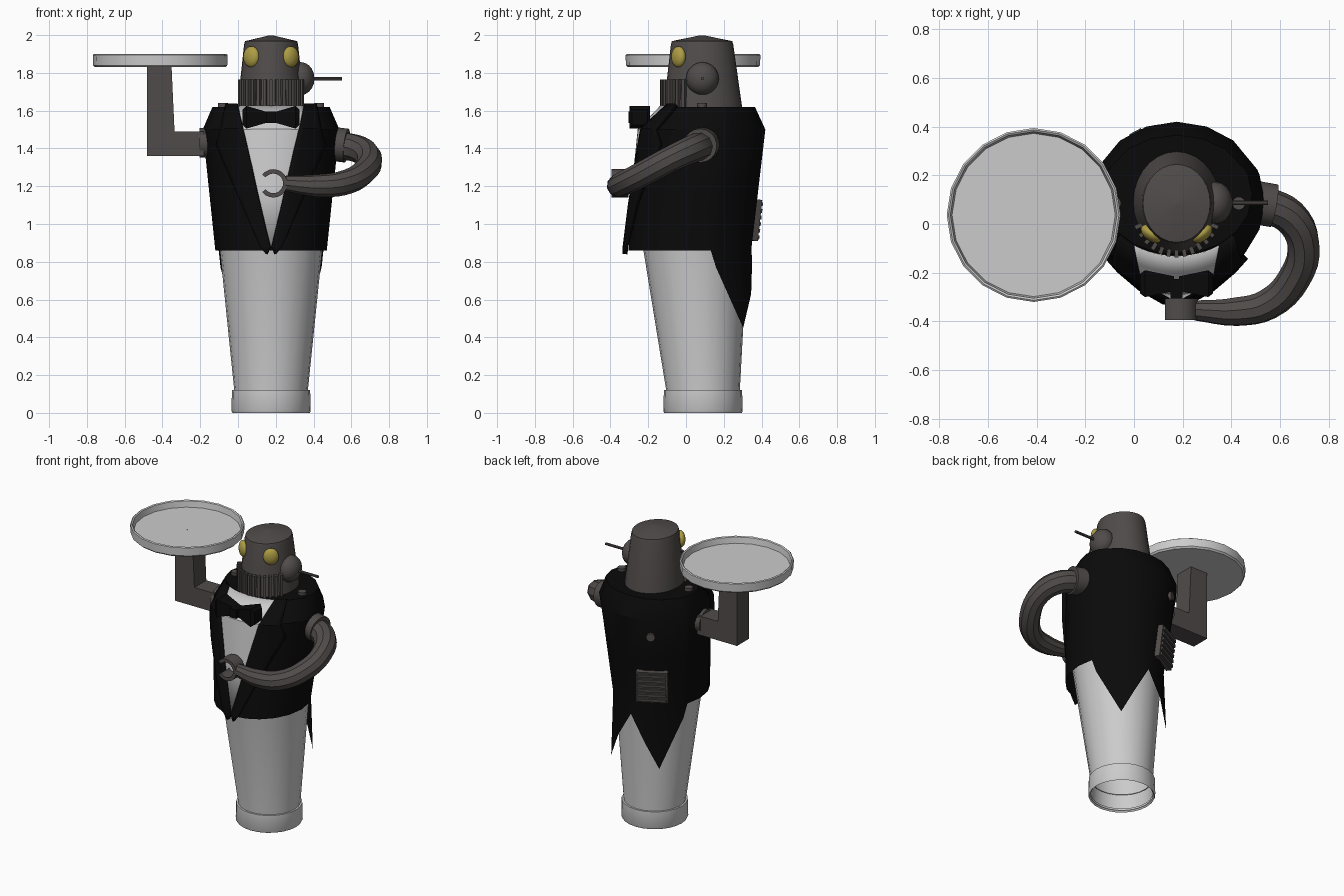
import bpy, math
from math import sin, cos, radians, sqrt, pi
from mathutils import Vector

if "Cube" in bpy.data.objects:
    bpy.data.objects.remove(bpy.data.objects["Cube"])

CX = 0.175  # body axis


def material(name, rgb):
    m = bpy.data.materials.new(name)
    m.use_nodes = True
    col = (*rgb, 1)
    m.diffuse_color = col
    m.node_tree.nodes["Principled BSDF"].inputs["Base Color"].default_value = col
    return m


BLACK = material("black cloth", (0.003, 0.003, 0.003))
WHITE = material("off white", (0.6, 0.6, 0.6))
METAL = material("dark metal", (0.08, 0.071, 0.068))
GOLD = material("gold", (0.42, 0.34, 0.06))


def finish(ob, name, mat, smooth=True):
    ob.name = name
    ob.data.materials.clear()
    ob.data.materials.append(mat)
    if smooth:
        bpy.ops.object.select_all(action='DESELECT')
        ob.select_set(True)
        bpy.context.view_layer.objects.active = ob
        bpy.ops.object.shade_smooth_by_angle(angle=radians(30))
    return ob


def mesh(name, verts, faces, mat, smooth=True):
    me = bpy.data.meshes.new(name)
    me.from_pydata(verts, [], faces)
    ob = bpy.data.objects.new(name, me)
    bpy.context.collection.objects.link(ob)
    return finish(ob, name, mat, smooth)


def bridge(rows, n, closed):
    return [(r * n + i, r * n + (i + 1) % n, (r + 1) * n + (i + 1) % n, (r + 1) * n + i)
            for r in range(rows - 1) for i in range(n if closed else n - 1)]


def loft(name, rings, mat, n=24, cap=False, cx=CX):
    # rings of (z, x radius, y centre, y radius), bottom to top
    verts = [(cx + rx * cos(2 * pi * i / n), cy + ry * sin(2 * pi * i / n), z)
             for z, rx, cy, ry in rings for i in range(n)]
    faces = bridge(len(rings), n, True)
    if cap:
        faces.append(tuple(range(len(verts) - n, len(verts))))
    return mesh(name, verts, faces, mat)


def box(name, loc, size, mat, rot=(0, 0, 0)):
    bpy.ops.mesh.primitive_cube_add(size=1, location=loc, rotation=rot)
    ob = bpy.context.object
    ob.scale = size
    return finish(ob, name, mat, False)


def rod(name, start, end, r, mat, n=14):
    a, b = Vector(start), Vector(end)
    bpy.ops.mesh.primitive_cylinder_add(vertices=n, radius=r, depth=(b - a).length, location=(a + b) / 2)
    ob = bpy.context.object
    ob.rotation_euler = (b - a).to_track_quat('Z', 'Y').to_euler()
    return finish(ob, name, mat)


def ball(name, loc, size, mat, rot=0):
    bpy.ops.mesh.primitive_uv_sphere_add(segments=18, ring_count=10, radius=1, location=loc)
    ob = bpy.context.object
    ob.scale = size
    ob.rotation_euler.z = rot
    return finish(ob, name, mat)


# Jacket sections: z, x radius, y centre, y radius
SECTIONS = [(0.45, 0.285, 0.05, 0.33), (0.86, 0.295, 0.02, 0.325),
            (1.5, 0.362, 0.09, 0.33), (1.62, 0.31, 0.12, 0.245)]


def section(z):
    for a, b in zip(SECTIONS, SECTIONS[1:]):
        if z <= b[0] or b is SECTIONS[-1]:
            t = (z - a[0]) / (b[0] - a[0])
            return [a[k] + t * (b[k] - a[k]) for k in (1, 2, 3)]


def on_jacket(angle, z, off=0.0):
    rx, cy, ry = section(z)
    return Vector((CX + (rx + off) * cos(angle), cy + (ry + off) * sin(angle), z))


def patch(name, rows, off, thick, mat, n=7):
    # Cloth lying on the front of the jacket: rows of (z, inner x, outer x)
    verts = []
    for z, x0, x1 in rows:
        rx, cy, ry = section(z)
        for i in range(n):
            x = x0 + (x1 - x0) * i / (n - 1)
            verts.append((CX + x, cy - ry * sqrt(1 - min(1, (x / rx) ** 2)) - off, z))
    ob = mesh(name, verts, bridge(len(rows), n, False), mat)
    mod = ob.modifiers.new("thickness", 'SOLIDIFY')
    mod.thickness = thick
    mod.offset = 0
    return ob


# Base and trousers, open underneath
loft("base_ring", [(0.01, 0.195, 0.09, 0.195), (0, 0.205, 0.09, 0.205), (0.01, 0.21, 0.09, 0.21),
                   (0.12, 0.207, 0.09, 0.207), (0.12, 0.19, 0.09, 0.19)], WHITE)
loft("trousers", [(0.02, 0.195, 0.09, 0.195), (0.12, 0.195, 0.09, 0.195),
                  (0.95, 0.28, 0.045, 0.285)], WHITE)

# Jacket with two pointed tails at the back
half = [(0, 0.8), (20, 0.63), (40, 0.45), (66, 0.77), (70, 0.86), (90, 0.86),
        (110, 0.86), (128, 0.86), (146, 0.86), (163, 0.86), (180, 0.86)]
hem = half + [(-a, z) for a, z in half[-2:0:-1]]
cols = len(hem)
verts = [on_jacket(radians(90 + a), low if row == 0 else z)
         for row, z in enumerate((0, 0.87, 1.2, 1.5, 1.62)) for a, low in hem]
mesh("jacket", verts, bridge(5, cols, True) + [tuple(range(4 * cols, 5 * cols))], BLACK)

# Shirt front and lapels
patch("shirt_front", [(0.88, -0.005, 0.005), (1.2, -0.09, 0.09), (1.5, -0.17, 0.17),
                      (1.56, -0.18, 0.18), (1.625, -0.18, 0.18)], 0.012, 0.008, WHITE, 15)
for side, s in (("left", 1), ("right", -1)):
    rows = [(0.84, 0.018, 0.025), (0.88, 0.002, 0.055), (1.1, 0.055, 0.15), (1.3, 0.1, 0.235),
            (1.42, 0.128, 0.285), (1.5, 0.147, 0.26), (1.56, 0.16, 0.25), (1.63, 0.175, 0.235)]
    patch(side + "_lapel", [(z, s * a, s * b) for z, a, b in rows], 0.02, 0.025, BLACK)
    # Bow tie wing
    v = [(CX + s * x, y, z) for x, h, d in ((0.01, 0.025, 0.03), (0.13, 0.06, 0.055), (0.15, 0.04, 0.04))
         for y, z in ((-0.245 - d, 1.565 - h), (-0.245 - d, 1.565 + h),
                      (-0.245 + d, 1.565 + h), (-0.245 + d, 1.565 - h))]
    mesh(side + "_bow_wing", v, bridge(3, 4, True) + [(8, 9, 10, 11)], BLACK, False)
    # Shoulder bolt
    rod(side + "_shoulder_bolt", (CX + s * 0.255, 0.085, 1.58), (CX + s * 0.255, 0.085, 1.64), 0.027, METAL)
    # Eye
    ball(side + "_eye", (CX + s * 0.104, -0.04, 1.885), (0.05, 0.03, 0.056), GOLD, s * radians(38))
box("bow_knot", (CX, -0.265, 1.565), (0.05, 0.08, 0.06), BLACK)

# Head
loft("head", [(1.6, 0.18, 0.09, 0.21), (1.95, 0.143, 0.085, 0.165), (1.968, 0.138, 0.085, 0.16),
              (1.998, 0.012, 0.085, 0.014)], METAL, 28, True)
for i in range(13):
    a = radians(-90 + (i - 6) * 10.5)
    box("mouth_slat", (CX + 0.176 * cos(a), 0.085 + 0.207 * sin(a), 1.69), (0.03, 0.017, 0.15), METAL, (0, 0, a))
ball("ear_dome", (0.333, 0.087, 1.77), (0.073, 0.087, 0.087), METAL)
rod("antenna", (0.38, 0.087, 1.77), (0.55, 0.087, 1.77), 0.009, METAL, 8)

# Back vent and button
va = radians(118)
centre = on_jacket(va, 1.02, 0.005)
tilt = (radians(-7), 0, va - pi / 2)
vent = box("vent_plate", centre, (0.2, 0.035, 0.22), METAL, tilt)
out = Vector((cos(va), sin(va), -0.12))
up = Vector((0.12 * cos(va), 0.12 * sin(va), 1))
for i in range(6):
    box("vent_slat", centre + out * 0.02 + up * (i - 2.5) * 0.035, (0.18, 0.018, 0.02), METAL, tilt)
rod("back_button", on_jacket(va, 1.38, -0.02), on_jacket(va, 1.38, 0.015), 0.028, METAL)

# Angular arm that carries the tray
rod("tray_arm_socket", (-0.12, 0.07, 1.43), (-0.205, 0.07, 1.43), 0.078, METAL, 18)
box("tray_forearm", (-0.3, 0.07, 1.425), (0.24, 0.13, 0.13), METAL)
mesh("tray_post", [(x, 0.07 + y, z) for z, xr in ((1.36, -0.33), (1.84, -0.352))
                   for x, y in ((-0.483, -0.065), (xr, -0.065), (xr, 0.065), (-0.483, 0.065))],
     bridge(2, 4, True) + [(3, 2, 1, 0), (4, 5, 6, 7)], METAL, False)

# Tray
tray = [(1.83, 0.001), (1.83, 0.345), (1.84, 0.355), (1.895, 0.357), (1.9, 0.35),
        (1.895, 0.342), (1.855, 0.335), (1.855, 0.001)]
loft("tray", [(z, r, 0.037, r) for z, r in tray], WHITE, 20, cx=-0.412)

# Curved arm
rod("curved_arm_socket", (0.49, 0.09, 1.425), (0.575, 0.075, 1.415), 0.09, METAL, 18)
curve = bpy.data.curves.new("curved_arm", 'CURVE')
curve.dimensions = '3D'
curve.bevel_depth = 1
curve.bevel_resolution = 3
curve.resolution_u = 4
curve.use_fill_caps = True
path = [(0.54, 0.08, 1.415, 0.075), (0.64, 0.03, 1.395, 0.073), (0.695, -0.08, 1.345, 0.068),
        (0.66, -0.22, 1.27, 0.067), (0.55, -0.33, 1.215, 0.065), (0.42, -0.36, 1.203, 0.06),
        (0.25, -0.355, 1.215, 0.042)]
spline = curve.splines.new('BEZIER')
spline.bezier_points.add(len(path) - 1)
for p, (x, y, z, r) in zip(spline.bezier_points, path):
    p.co, p.radius = (x, y, z), r
    p.handle_left_type = p.handle_right_type = 'AUTO'
arm = bpy.data.objects.new("curved_arm", curve)
bpy.context.collection.objects.link(arm)
bpy.ops.object.select_all(action='DESELECT')
arm.select_set(True)
bpy.context.view_layer.objects.active = arm
bpy.ops.object.convert(target='MESH')
finish(bpy.context.object, "curved_arm", METAL)

# C-shaped claw, open towards the body's right
steps = 17
claw = []
for i in range(steps):
    a = radians(-142 + i * 284 / (steps - 1))
    claw += [(0.187 + r * cos(a), y, 1.215 + r * sin(a))
             for r, y in ((0.052, -0.395), (0.075, -0.395), (0.075, -0.305), (0.052, -0.305))]
end = 4 * (steps - 1)
mesh("claw", claw, bridge(steps, 4, True) + [(3, 2, 1, 0), (end, end + 1, end + 2, end + 3)], METAL)
